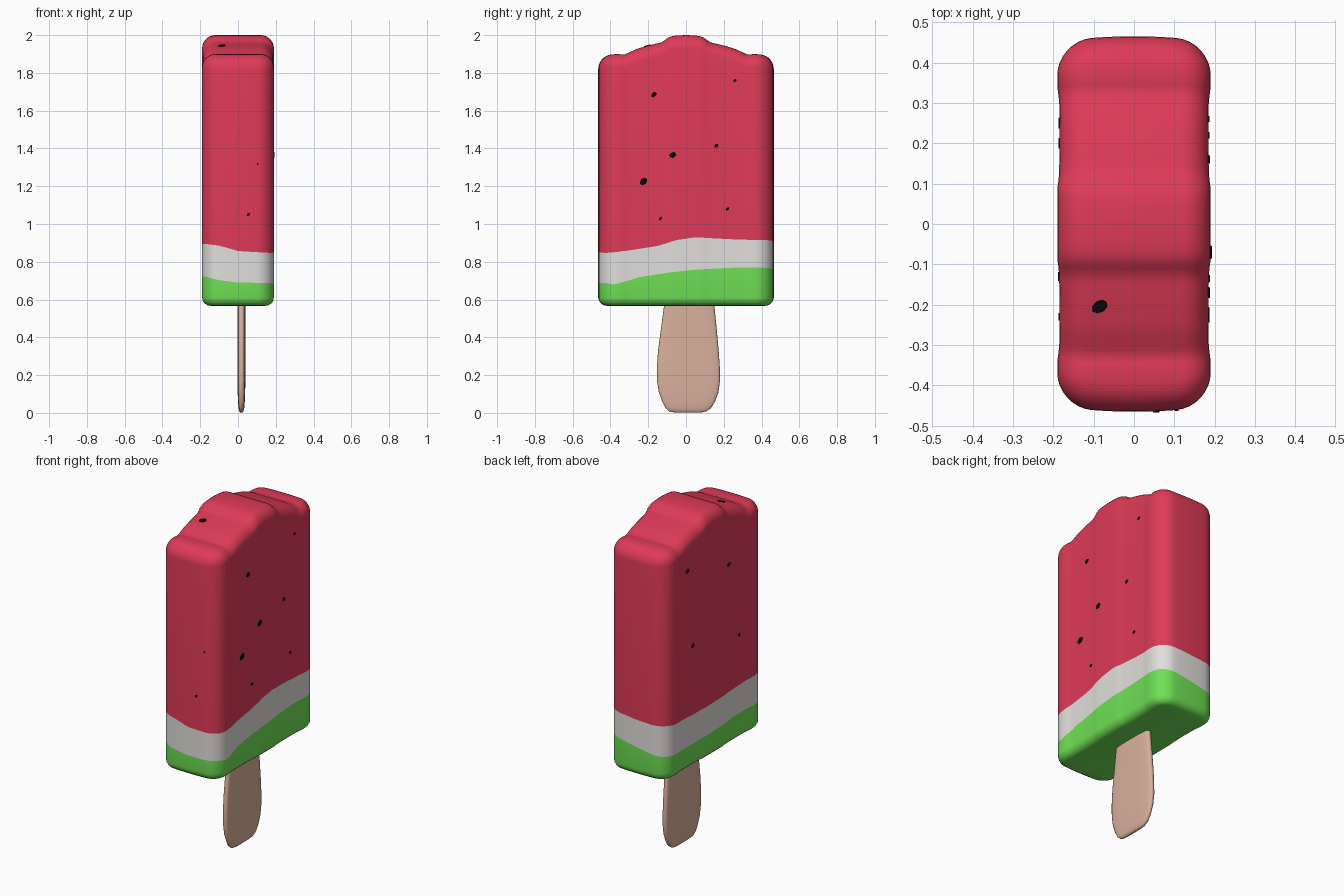
import bpy, bmesh, math
from mathutils import Matrix, Vector

if "Cube" in bpy.data.objects:
    bpy.data.objects.remove(bpy.data.objects["Cube"])


def material(name, rgb):
    m = bpy.data.materials.new(name)
    m.diffuse_color = (*rgb, 1)
    m.use_nodes = True
    m.node_tree.nodes["Principled BSDF"].inputs["Base Color"].default_value = m.diffuse_color
    return m


RED = material("melon red", (0.73, 0.043, 0.095))
WHITE = material("rind white", (0.75, 0.74, 0.72))
GREEN = material("rind green", (0.16, 0.75, 0.09))
WOOD = material("stick wood", (0.70, 0.44, 0.34))
BLACK = material("seed black", (0.003, 0.003, 0.003))


def lerp_table(table, t):
    """Straight-line interpolation in rows of (key, value)."""
    for (a, va), (b, vb) in zip(table, table[1:]):
        if t <= b:
            return va + (vb - va) * max(0, (t - a) / (b - a))
    return table[-1][1]


def finish(bm, name, mats):
    bmesh.ops.recalc_face_normals(bm, faces=bm.faces)
    for f in bm.faces:
        f.smooth = True
    me = bpy.data.meshes.new(name)
    bm.to_mesh(me)
    bm.free()
    for m in mats:
        me.materials.append(m)
    ob = bpy.data.objects.new(name, me)
    bpy.context.collection.objects.link(ob)
    return ob


def loft(bm, rings, mats):
    """Skin rings; each ring is mirror-symmetric, so caps join opposite points."""
    vs = [[bm.verts.new(p) for p in r] for r in rings]
    n = len(vs[0])
    for lo, hi, m in zip(vs, vs[1:], mats):
        for i in range(n):
            j = (i + 1) % n
            bm.faces.new((lo[i], lo[j], hi[j], hi[i])).material_index = m
    for ring, m in ((vs[0], mats[0]), (vs[-1], mats[-1])):
        for i in range(n // 2):
            quad = [ring[i], ring[i + 1], ring[-i - 1], ring[-i]]
            bm.faces.new(list(dict.fromkeys(quad))).material_index = m


# Ice body: stepped top and slightly recessed side strips
HX, HY, CORNER = 0.19, 0.465, 0.085
TOP = [(0, 2.0), (.05, 1.998), (.08, 1.993), (.10, 1.984), (.12, 1.966), (.14, 1.959),
       (.2, 1.945), (.26, 1.927), (.31, 1.904), (.33, 1.896), (.355, 1.90), (.39, 1.898), (.47, 1.89)]
WIDTH = [(0, .19), (.09, .19), (.12, .186), (.2, .184), (.31, .185), (.35, .19), (.5, .19)]


def top(y):
    return lerp_table(TOP, abs(y))


def half_width(y):
    return lerp_table(WIDTH, abs(y))


# Wavy colour borders around the body: x, y, green top, white top
BANDS = [(.19, -.465, .688, .847), (.19, -.38, .68, .85), (.19, -.26, .718, .868),
         (.19, -.15, .735, .885), (.19, -.05, .748, .915), (.19, .05, .758, .93),
         (.19, .3, .77, .917), (.19, .465, .768, .915), (0, .465, .74, .90),
         (-.19, .465, .71, .89), (-.19, .2, .705, .875), (-.19, -.2, .72, .885),
         (-.19, -.465, .722, .895), (-.1, -.465, .702, .885), (0, -.465, .69, .857)]


def around(x, y):
    return math.atan2(y / HY, x / HX)


def band_table(col):
    base = sorted((around(b[0], b[1]), b[col]) for b in BANDS)
    turn = 2 * math.pi
    return [(a - turn, v) for a, v in base] + base + [(a + turn, v) for a, v in base]


GREEN_TOP, WHITE_TOP = band_table(2), band_table(3)

# Half outline from the front middle, past the +x side, to the back middle: point and normal
half = [((x, -HY), (0, -1)) for x in (0, .025, .05, .075)]
for k in range(9):
    a = -math.pi / 2 + k * math.pi / 16
    c, s = math.cos(a), math.sin(a)
    half.append(((HX - CORNER + CORNER * c, -HY + CORNER + CORNER * s), (c, s)))
N = 48
for k in range(1, N):
    y = (HY - CORNER) * (2 * k / N - 1)
    half.append(((half_width(y), y), (1, 0)))
half += [((p[0], -p[1]), (d[0], -d[1])) for p, d in reversed(half[:13])]
outline = half + [((-p[0], p[1]), (-d[0], d[1])) for p, d in reversed(half[1:-1])]


def body_ring(inset, height):
    ring = []
    for (x, y), (nx, ny) in outline:
        x, y = x - nx * inset, y - ny * inset
        y *= 1 - 0.8 * x * x      # gently bulged ends
        ring.append((x, y, height(x, y)))
    return ring


rings = []
for k in range(6):
    t = k / 5 * math.pi / 2
    rings.append(body_ring(.045 * (1 - math.sin(t)), lambda x, y, t=t: .567 + .045 * (1 - math.cos(t))))
rings.append(body_ring(0, lambda x, y: lerp_table(GREEN_TOP, around(x, y))))
rings.append(body_ring(0, lambda x, y: lerp_table(WHITE_TOP, around(x, y))))
R = .07
for k in range(8):
    t = k / 7 * math.pi / 2
    rings.append(body_ring(R * (1 - math.cos(t)), lambda x, y, t=t: top(y) - R + R * math.sin(t)))
bm = bmesh.new()
loft(bm, rings, [0] * 6 + [1] + [2] * 8)
finish(bm, "ice_body", [GREEN, WHITE, RED])

# Wooden stick: z, left y, right y, half thickness
STICK = [(.002, -.06, .08, .006), (.008, -.088, .107, .011), (.025, -.108, .132, .015),
         (.06, -.126, .154, .018), (.11, -.144, .172, .02), (.17, -.153, .18, .021),
         (.24, -.154, .179, .021), (.33, -.148, .173, .021), (.45, -.132, .162, .021),
         (.57, -.116, .15, .021), (.8, -.10, .135, .021)]
rings = []
for z, y0, y1, h in STICK:
    ring = []
    for k in range(32):
        a = -math.pi / 2 + k * math.pi / 16
        c, s = math.cos(a), math.sin(a)
        cx = math.copysign(abs(c) ** .5, c) if abs(c) > 1e-6 else 0
        sy = math.copysign(abs(s) ** .6, s) if abs(s) > 1e-6 else 0
        ring.append((.018 + h * cx, (y0 + y1) / 2 + (y1 - y0) / 2 * sy, z))
    rings.append(ring)
bm = bmesh.new()
loft(bm, rings, [0] * (len(rings) - 1))
finish(bm, "stick", [WOOD])


# Seeds: thin plates lying on the surface
def seed(name, pos, normal, r):
    bm = bmesh.new()
    rot = Vector(normal).to_track_quat('Z', 'Y').to_matrix().to_4x4()
    mat = Matrix.Translation(pos) @ rot @ Matrix.Rotation(.6, 4, 'Z') @ Matrix.Diagonal((1.15, .85, 1, 1))
    bmesh.ops.create_cone(bm, cap_ends=True, segments=8, radius1=r, radius2=r * .9,
                          depth=.006, matrix=mat)
    ob = finish(bm, name, [BLACK])
    for p in ob.data.polygons:
        p.use_smooth = False


RIGHT = [(-.17, 1.685, .014), (.26, 1.76, .008), (-.07, 1.365, .017), (.16, 1.415, .011),
         (-.225, 1.225, .02), (.22, 1.08, .009), (-.135, 1.03, .009)]
LEFT = [(.25, 1.735, .014), (-.13, 1.63, .012), (-.23, 1.18, .01), (.2, 1.28, .014)]
FRONT = [(.105, 1.32, .005), (.055, 1.05, .009)]
for side, spots in ((1, RIGHT), (-1, LEFT)):
    for i, (y, z, r) in enumerate(spots):
        seed(f"seed_{'right' if side > 0 else 'left'}_{i}", (side * half_width(y), y, z), (side, 0, 0), r)
for i, (x, z, r) in enumerate(FRONT):
    seed(f"seed_front_{i}", (x, -HY * (1 - .8 * x * x), z), (0, -1, 0), r)
seed("seed_top", (-.085, -.205, top(.205)), (0, -.27, 1), .019)
